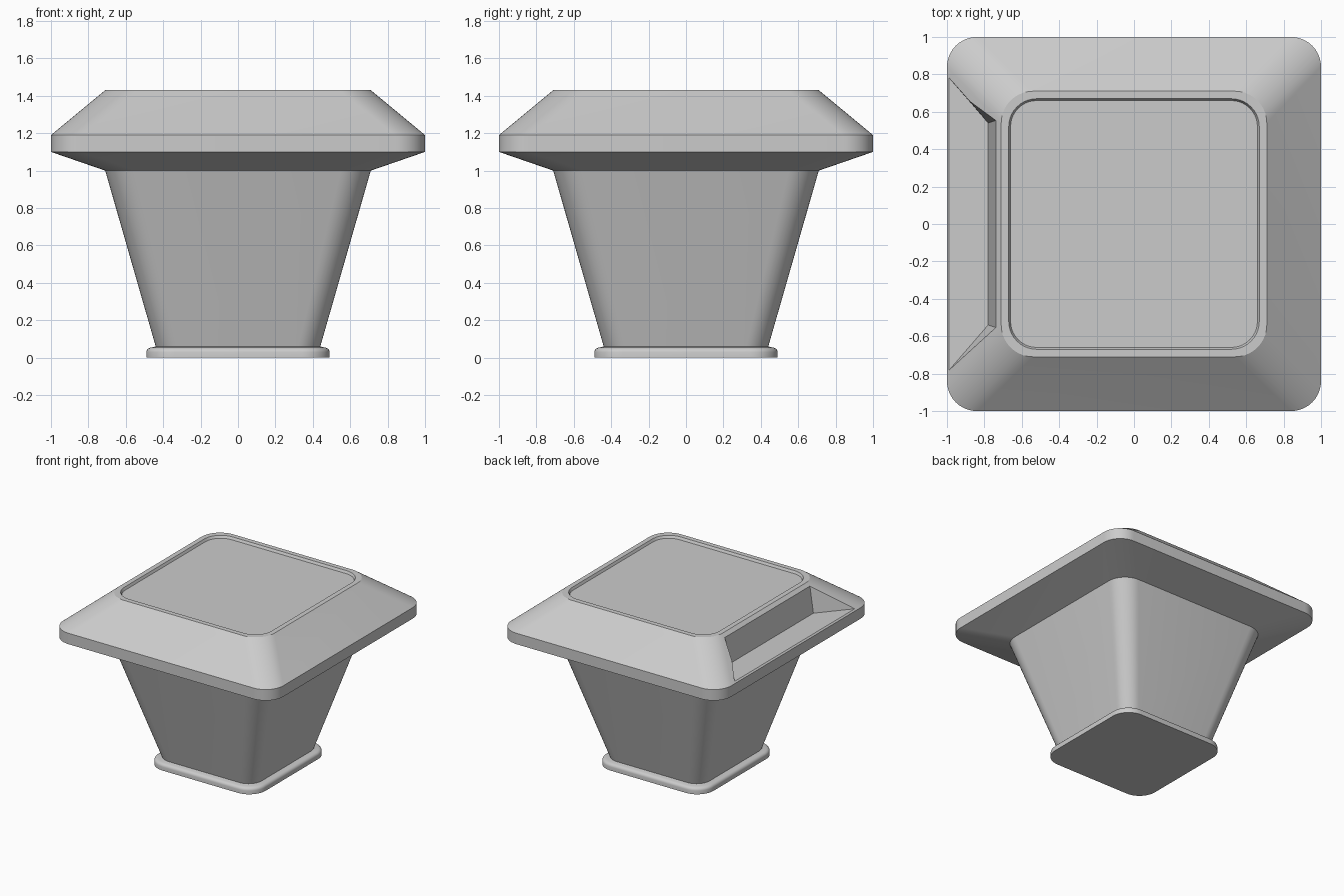
import bpy, bmesh
from math import cos, sin, pi, radians

if "Cube" in bpy.data.objects:
    bpy.data.objects.remove(bpy.data.objects["Cube"])

SEG = 10  # segments per rounded corner


def ring(half, z, r):
    """Rounded square outline, counter-clockwise."""
    pts = []
    for k, (sx, sy) in enumerate([(1, 1), (-1, 1), (-1, -1), (1, -1)]):
        for i in range(SEG + 1):
            a = (k + i / SEG) * pi / 2
            pts.append((sx * (half - r) + r * cos(a), sy * (half - r) + r * sin(a), z))
    return pts


def loft(name, rings, bottom=False, top=False):
    """Skin a stack of outlines listed from bottom to top."""
    bm = bmesh.new()
    rows = [[bm.verts.new(p) for p in pts] for pts in rings]
    n = len(rows[0])
    for a, b in zip(rows, rows[1:]):
        for i in range(n):
            j = (i + 1) % n
            bm.faces.new((a[i], a[j], b[j], b[i]))
    if bottom:
        bm.faces.new(rows[0][::-1])
    if top:
        bm.faces.new(rows[-1])
    mesh = bpy.data.meshes.new(name)
    bm.to_mesh(mesh)
    bm.free()
    ob = bpy.data.objects.new(name, mesh)
    bpy.context.collection.objects.link(ob)
    return ob


def activate(ob):
    bpy.ops.object.select_all(action='DESELECT')
    ob.select_set(True)
    bpy.context.view_layer.objects.active = ob


# Foot with a rounded upper lip
foot = loft("foot", [ring(0.49, 0, 0.15), ring(0.49, 0.03, 0.15)]
            + [ring(0.46 + 0.03 * cos(a), 0.03 + 0.025 * sin(a), 0.13 + 0.02 * cos(a))
               for a in (radians(d) for d in (22, 45, 68, 90))]
            + [ring(0.44, 0.06, 0.12)], bottom=True)

# Tapered column
column = loft("column", [ring(0.44, 0.06, 0.12), ring(0.71, 1.0, 0.16)])

# Wide bevelled cap with a shallow recessed top panel
cap = loft("cap", [ring(0.71, 1.0, 0.16), ring(1.0, 1.1, 0.16), ring(1.0, 1.19, 0.16),
                   ring(0.71, 1.43, 0.17), ring(0.67, 1.43, 0.15), ring(0.66, 1.41, 0.14)],
           bottom=True, top=True)

# Pocket cut into the left slope of the cap
cutter = loft("pocket_cutter", [
    [(-0.78, -0.54, 1.2), (-0.78, 0.54, 1.2), (-1.1, 0.91, 1.2), (-1.1, -0.91, 1.2)],
    [(-0.72, -0.56, 1.5), (-0.72, 0.56, 1.5), (-1.1, 0.92, 1.5), (-1.1, -0.92, 1.5)]],
    bottom=True, top=True)
cutter.hide_render = True
mod = cap.modifiers.new("pocket", 'BOOLEAN')
mod.operation = 'DIFFERENCE'
mod.solver = 'EXACT'
mod.object = cutter
activate(cap)
bpy.ops.object.modifier_apply(modifier=mod.name)
bpy.data.objects.remove(cutter, do_unlink=True)

# Open the hidden underside where the cap meets the column
bm = bmesh.new()
bm.from_mesh(cap.data)
hidden = [f for f in bm.faces if all(v.co.z < 1.01 for v in f.verts)]
bmesh.ops.delete(bm, geom=hidden, context='FACES_ONLY')
bm.to_mesh(cap.data)
bm.free()

for ob in (foot, column, cap):
    activate(ob)
    bpy.ops.object.shade_smooth_by_angle(angle=radians(30))
